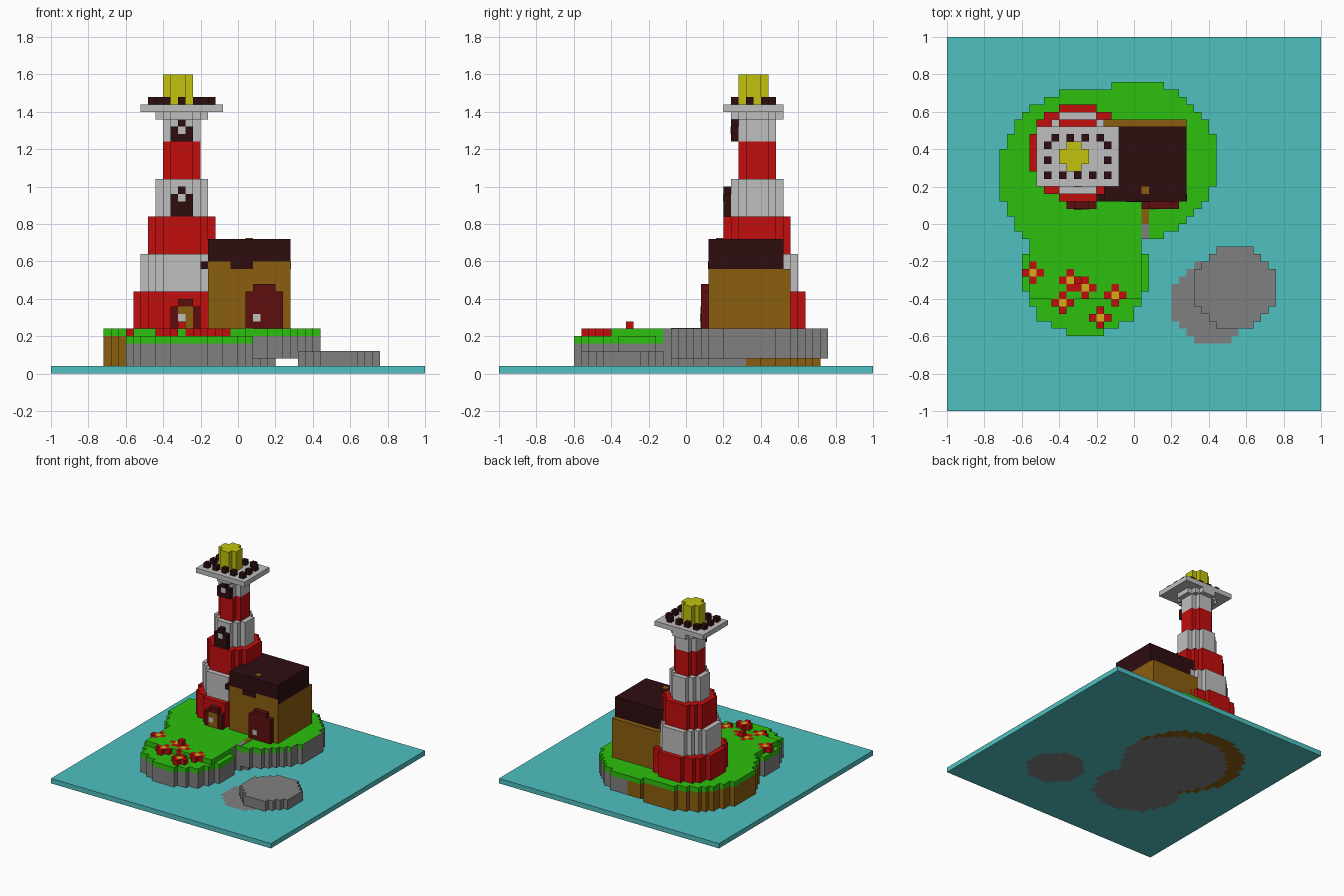
import bpy, bmesh, math

cube = bpy.data.objects.get("Cube")
if cube:
    bpy.data.objects.remove(cube, do_unlink=True)

U = 0.04  # block size


def srgb(c):
    return tuple((v / 255 / 12.92) if v < 11 else ((v / 255 + 0.055) / 1.055) ** 2.4 for v in c)


COLOURS = {
    "water": (80, 192, 192), "grass": (44, 192, 14), "rock": (128, 128, 128),
    "wood": (139, 94, 16), "red": (194, 13, 13), "light_grey": (191, 191, 191),
    "dark_brown": (46, 13, 16), "dark_red": (94, 14, 14), "lamp_yellow": (194, 194, 14),
    "flower_gold": (210, 172, 24),
}
MATS = {}
for name, c in COLOURS.items():
    m = bpy.data.materials.new(name)
    m.use_nodes = True
    col = (*srgb(c), 1)
    m.diffuse_color = col
    bsdf = next(n for n in m.node_tree.nodes if n.type == 'BSDF_PRINCIPLED')
    bsdf.inputs["Base Color"].default_value = col
    bsdf.inputs["Roughness"].default_value = 0.9
    MATS[name] = m


def cell(x, y):
    return math.floor(x / U + 1e-6), math.floor(y / U + 1e-6)


def disc(cx, cy, r):
    """Grid cells whose centre lies inside a circle."""
    return {(i, j) for i in range(-25, 25) for j in range(-25, 25)
            if math.hypot((i + .5) * U - cx, (j + .5) * U - cy) < r}


def rect(x0, x1, y0, y1):
    return {(i, j) for i in range(round(x0 / U), round(x1 / U))
            for j in range(round(y0 / U), round(y1 / U))}


def slab(name, cells, z0, z1, mat, east_mat=None):
    """Extrude a set of grid cells into a stepped slab; east_mat colours faces towards +x."""
    bm = bmesh.new()
    verts = {}

    def v(i, j, z):
        key = (i, j, z)
        if key not in verts:
            verts[key] = bm.verts.new((i * U, j * U, z))
        return verts[key]

    for i, j in cells:
        ring = [(i, j), (i + 1, j), (i + 1, j + 1), (i, j + 1)]
        bm.faces.new([v(*p, z1) for p in ring])
        bm.faces.new([v(*p, z0) for p in reversed(ring)])
        for k, (di, dj) in enumerate([(0, -1), (1, 0), (0, 1), (-1, 0)]):
            if (i + di, j + dj) not in cells:
                a, b = ring[k], ring[(k + 1) % 4]
                f = bm.faces.new([v(*a, z0), v(*b, z0), v(*b, z1), v(*a, z1)])
                if east_mat and di == 1:
                    f.material_index = 1
    bm.normal_update()
    bmesh.ops.dissolve_limit(bm, angle_limit=0.01, verts=bm.verts[:], edges=bm.edges[:],
                             delimit={'MATERIAL'})
    # split concave faces so they fill cleanly
    bmesh.ops.triangulate(bm, faces=[f for f in bm.faces if len(f.verts) > 4])
    mesh = bpy.data.meshes.new(name)
    bm.to_mesh(mesh)
    bm.free()
    mesh.materials.append(MATS[mat])
    if east_mat:
        mesh.materials.append(MATS[east_mat])
    ob = bpy.data.objects.new(name, mesh)
    bpy.context.collection.objects.link(ob)
    return ob


def box(name, x0, x1, y0, y1, z0, z1, mat):
    bm = bmesh.new()
    bmesh.ops.create_cube(bm, size=1)
    for p in bm.verts:
        p.co = ((x0 + x1) / 2 + p.co.x * (x1 - x0), (y0 + y1) / 2 + p.co.y * (y1 - y0),
                (z0 + z1) / 2 + p.co.z * (z1 - z0))
    mesh = bpy.data.meshes.new(name)
    bm.to_mesh(mesh)
    bm.free()
    mesh.materials.append(MATS[mat])
    ob = bpy.data.objects.new(name, mesh)
    bpy.context.collection.objects.link(ob)
    return ob


# Ground plan
west = {c for c in disc(-.26, .26, .46) if c[1] >= -3}
east = disc(.02, .34, .42)
core = disc(-.22, .18, .42)
terrace = disc(-.26, -.26, .34) - west - east
flat_rock = disc(.42, -.42, .22)

# Water with the rocks let into it
slab("water", rect(-1, 1, -1, 1) - west - terrace - flat_rock, 0, U, "water")
slab("flat_rock", flat_rock, 0, U, "rock")
slab("raised_rock", disc(.54, -.34, .22), U, .12, "rock")

# Island
slab("island_rock", west & core, 0, .20, "rock")
slab("island_earth", west - core, 0, .20, "wood")
overhang = east - west
slab("overhang_rock", {c for c in overhang if c[0] >= 0}, .08, .20, "rock")
slab("overhang_earth", {c for c in overhang if c[0] < 0}, .08, .20, "wood")
slab("island_grass", west | east, .20, .24, "grass", "rock")
slab("terrace_rock", terrace, 0, .16, "rock")
slab("terrace_grass", terrace, .16, .20, "grass")
box("path_earth", .04, .08, 0, .08, .24, .244, "wood")
box("path_stone", .04, .08, -.08, 0, .24, .244, "rock")

# Flowers: a gold block with four petals
hearts = {cell(x, y) for x, y in [(-.54, -.26), (-.34, -.30), (-.26, -.34),
                                  (-.38, -.42), (-.10, -.38), (-.18, -.50)]}
petals = {(i + a, j + b) for i, j in hearts
          for a, b in [(1, 0), (-1, 0), (0, 1), (0, -1)]} - hearts
slab("flower_petals", petals, .20, .24, "red")
slab("flower_hearts", hearts, .20, .24, "flower_gold")
box("upper_petal", -.32, -.28, -.32, -.28, .24, .28, "red")
mound = {(i, j) for i, j in terrace if j >= -10 and -14 <= i < 1}
slab("terrace_mound", mound - petals - hearts, .20, .24, "grass")

# Tower bands, narrowing upwards
TX, TY = -.30, .38
for k, (r, z0, z1, mat) in enumerate([
        (.26, .24, .44, "red"), (.22, .44, .64, "light_grey"), (.18, .64, .84, "red"),
        (.14, .84, 1.04, "light_grey"), (.10, 1.04, 1.24, "red"),
        (.10, 1.24, 1.36, "light_grey"), (.14, 1.36, 1.40, "light_grey")]):
    slab(f"tower_band_{k + 1}", disc(TX, TY, r), z0, z1, mat)
slab("gallery", rect(-.52, -.08, .20, .52), 1.40, 1.44, "light_grey")
posts = [(x, .26) for x in (-.46, -.38, -.30, -.22, -.14)]
posts += [(x, .46) for x in (-.42, -.34, -.26, -.18)]
posts += [(x, y) for x in (-.46, -.14) for y in (.34, .42)]
for k, (x, y) in enumerate(posts):
    box(f"railing_post_{k + 1}", x - .02, x + .02, y - .02, y + .02, 1.44, 1.48, "dark_brown")
slab("lamp", disc(-.32, .36, .08), 1.44, 1.60, "lamp_yellow")

# Tower windows
for n, y, z, h in [("lower", .20, .84, .12), ("upper", .24, 1.24, .08)]:
    box(n + "_window", -.36, -.24, y, y + U, z, z + h, "dark_brown")
    box(n + "_window_top", -.32, -.28, y, y + U, z + h, z + h + U, "dark_brown")
    box(n + "_window_pane", -.32, -.28, y - .003, y, z + h - U, z + h, "light_grey")

# Tower door
box("tower_door_frame", -.36, -.20, .08, .12, .24, .36, "dark_red")
box("tower_door_arch", -.32, -.24, .08, .12, .36, .40, "dark_red")
box("tower_door", -.32, -.24, .077, .08, .24, .36, "wood")
box("tower_door_pane", -.32, -.28, .074, .077, .28, .32, "light_grey")

# House
box("house_walls", -.16, .28, .12, .56, .24, .56, "wood")
box("house_front_lintel", -.16, .28, .12, .16, .56, .60, "wood")
box("roof", -.16, .28, .16, .52, .56, .72, "dark_brown")
box("roof_front", -.16, .28, .12, .16, .60, .72, "dark_brown")
box("roof_side_edge", .28, .283, .12, .16, .56, .60, "dark_brown")
box("roof_notch", -.04, .08, .117, .12, .56, .60, "dark_brown")
box("roof_side_bracket", -.20, -.16, .12, .16, .56, .60, "dark_brown")
box("roof_patch", .04, .08, .16, .20, .72, .724, "wood")
box("house_door", .04, .24, .08, .12, .24, .44, "dark_red")
box("house_door_arch", .08, .20, .08, .12, .44, .48, "dark_red")
box("house_door_knob", .08, .12, .077, .08, .28, .32, "light_grey")
